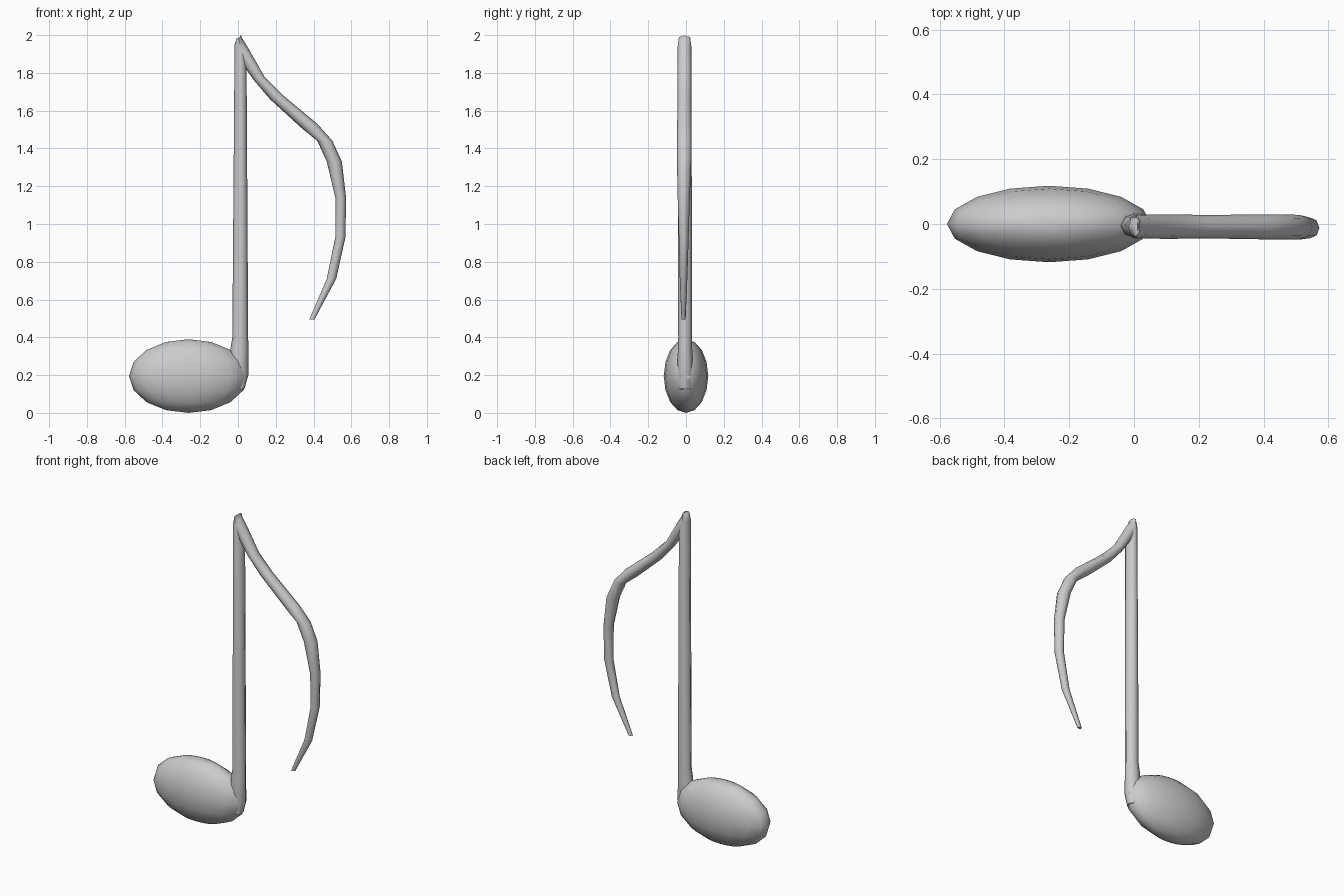
import bpy, bmesh, math
from mathutils import Vector

if "Cube" in bpy.data.objects:
    bpy.data.objects.remove(bpy.data.objects["Cube"])

SIDES = 8


def finish(obj):
    bpy.ops.object.select_all(action='DESELECT')
    obj.select_set(True)
    bpy.context.view_layer.objects.active = obj
    bpy.ops.object.shade_smooth_by_angle(angle=math.radians(60))


def loft(name, rings):
    """Tube through rings given as (edge A x, z, edge B x, z, half depth, centre y)."""
    bm = bmesh.new()
    loops = []
    for ax, az, bx, bz, depth, y in rings:
        a, b = Vector((ax, y, az)), Vector((bx, y, bz))
        mid, half = (a + b) / 2, (a - b) / 2
        angles = [math.tau * i / SIDES for i in range(SIDES)]
        loops.append([bm.verts.new(mid + half * math.cos(t) + Vector((0, depth * math.sin(t), 0)))
                      for t in angles])
    for lo, hi in zip(loops, loops[1:]):
        for i in range(SIDES):
            j = (i + 1) % SIDES
            bm.faces.new((lo[i], lo[j], hi[j], hi[i]))
    bm.faces.new(loops[0][::-1])
    bm.faces.new(loops[-1])
    bmesh.ops.recalc_face_normals(bm, faces=bm.faces)
    mesh = bpy.data.meshes.new(name)
    bm.to_mesh(mesh)
    bm.free()
    obj = bpy.data.objects.new(name, mesh)
    bpy.context.collection.objects.link(obj)
    finish(obj)


# Oval note head
bpy.ops.mesh.primitive_uv_sphere_add(segments=16, ring_count=8, radius=1, location=(-0.262, 0, 0.195))
head = bpy.context.object
head.name = "note_head"
head.scale = (0.315, 0.118, 0.195)
bpy.ops.object.transform_apply(location=False, rotation=False, scale=True)
finish(head)

# Upright stem, rooted in the head and pinched to a slanted tip
loft("stem", [
    (-0.03, 0.11, 0.035, 0.13, 0.035, -0.005),
    (-0.045, 0.20, 0.055, 0.20, 0.042, -0.005),
    (-0.040, 0.34, 0.055, 0.34, 0.038, -0.005),
    (-0.030, 0.40, 0.054, 0.40, 0.036, -0.005),
    (-0.018, 1.95, 0.045, 1.90, 0.038, -0.008),
    (-0.008, 1.98, 0.018, 1.995, 0.030, -0.008),
])

# Curved flag, tapering to its lower end
loft("flag", [
    (0.012, 2.00, 0.000, 1.89, 0.034, -0.008),
    (0.055, 1.93, 0.035, 1.83, 0.037, -0.008),
    (0.140, 1.78, 0.085, 1.76, 0.038, -0.008),
    (0.240, 1.68, 0.170, 1.66, 0.036, -0.008),
    (0.420, 1.53, 0.340, 1.505, 0.038, -0.009),
    (0.500, 1.44, 0.420, 1.44, 0.039, -0.009),
    (0.550, 1.33, 0.470, 1.33, 0.038, -0.010),
    (0.572, 1.14, 0.515, 1.14, 0.032, -0.012),
    (0.569, 0.93, 0.515, 0.93, 0.026, -0.012),
    (0.520, 0.71, 0.470, 0.71, 0.020, -0.013),
    (0.405, 0.495, 0.378, 0.495, 0.011, -0.013),
])
